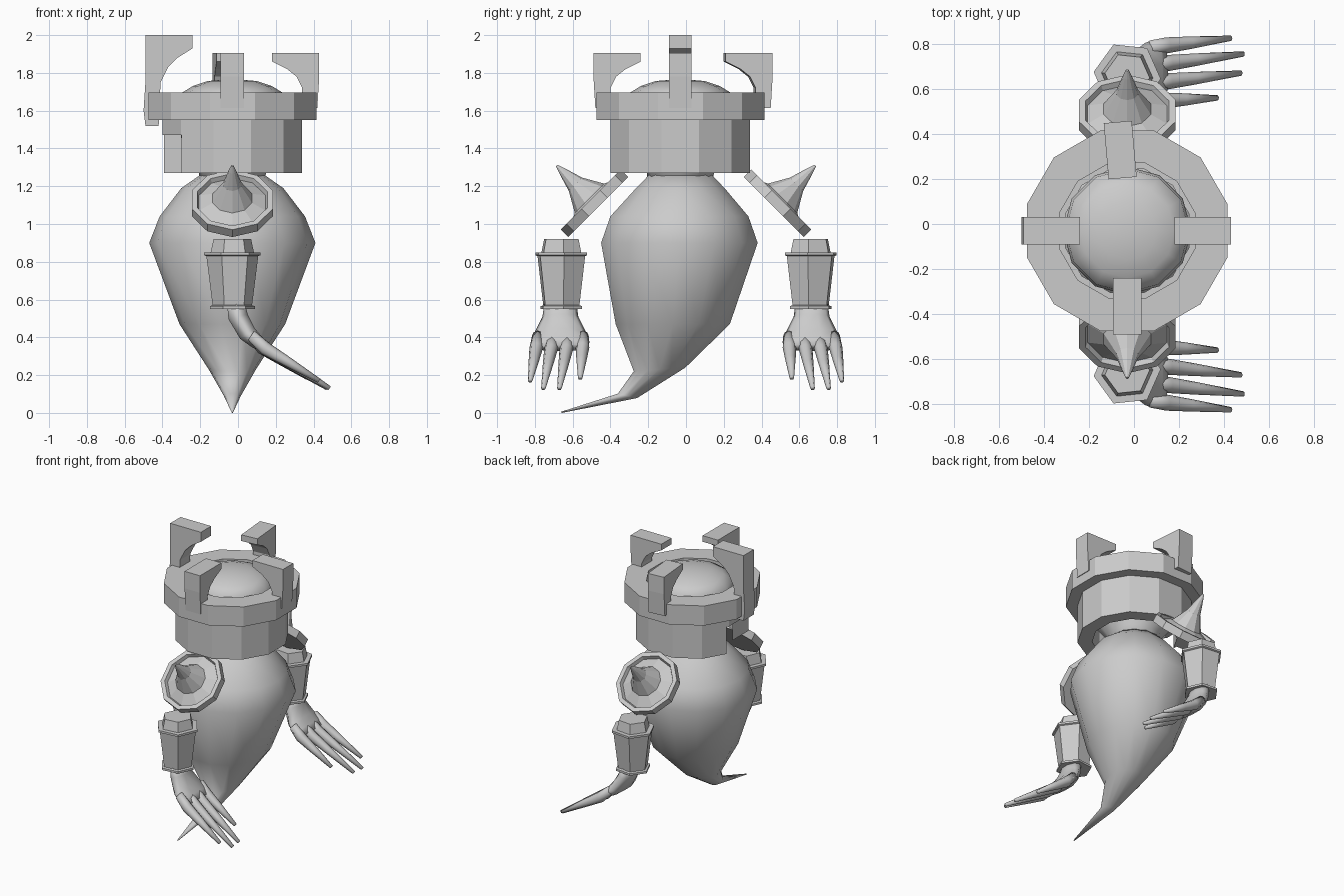
import bpy, bmesh, math
from mathutils import Vector, Matrix

cube = bpy.data.objects.get("Cube")
if cube:
    bpy.data.objects.remove(cube, do_unlink=True)

GREY = bpy.data.materials.new("plain_grey")
GREY.use_nodes = True
GREY.diffuse_color = (0.6, 0.6, 0.6, 1)
GREY.node_tree.nodes["Principled BSDF"].inputs["Base Color"].default_value = (0.6, 0.6, 0.6, 1)

CX = CY = -0.03          # axis of body and crown
X, Y, Z = Vector((1, 0, 0)), Vector((0, 1, 0)), Vector((0, 0, 1))


def finish(name, bm, smooth=False):
    bmesh.ops.recalc_face_normals(bm, faces=bm.faces[:])
    mesh = bpy.data.meshes.new(name)
    bm.to_mesh(mesh)
    bm.free()
    mesh.materials.append(GREY)
    for p in mesh.polygons:
        p.use_smooth = smooth
    obj = bpy.data.objects.new(name, mesh)
    bpy.context.collection.objects.link(obj)
    return obj


def loft(name, rings, sides, phase=0.0, smooth=False, closed=False, matrix=None):
    """Skin a list of rings, each given as (centre, u axis, v axis)."""
    bm = bmesh.new()
    loops = []
    for c, u, v in rings:
        angles = [phase + math.tau * i / sides for i in range(sides)]
        loops.append([bm.verts.new(c + u * math.cos(a) + v * math.sin(a)) for a in angles])
    pairs = list(zip(loops, loops[1:]))
    if closed:
        pairs.append((loops[-1], loops[0]))
    else:
        bm.faces.new(loops[0])
        bm.faces.new(loops[-1])
    for a, b in pairs:
        for i in range(sides):
            j = (i + 1) % sides
            bm.faces.new((a[i], a[j], b[j], b[i]))
    if matrix:
        bm.transform(matrix)
    return finish(name, bm, smooth)


def lathe(name, profile, sides, **kw):
    return loft(name, [(Z * z, X * r, Y * r) for r, z in profile], sides, **kw)


def hook(name, profile, width, angle, shift=0.0):
    """Extrude a (radius, height) outline into a crown hook."""
    bm = bmesh.new()
    sides = [[bm.verts.new((r + shift, w, z)) for r, z in profile]
             for w in (-width / 2, width / 2)]
    bm.faces.new(sides[0])
    bm.faces.new(sides[1])
    n = len(profile)
    for i in range(n):
        j = (i + 1) % n
        bm.faces.new((sides[0][i], sides[0][j], sides[1][j], sides[1][i]))
    bm.transform(Matrix.Translation((CX, CY, 0)) @ Matrix.Rotation(angle, 4, "Z"))
    return finish(name, bm)


# Teardrop body with the tail swept toward the front: y, z, half x, half y, slope
body = [(-0.03, 1.26, 0.17, 0.17, 0), (-0.03, 1.19, 0.27, 0.24, 0),
        (-0.035, 1.04, 0.385, 0.375, 0), (-0.035, 0.9, 0.44, 0.425, 0),
        (-0.07, 0.47, 0.28, 0.31, 0), (-0.14, 0.23, 0.125, 0.14, 0.01),
        (-0.31, 0.09, 0.045, 0.052, -0.012), (-0.66, 0.003, 0.004, 0.002, -0.003)]
loft("body", [(Vector((CX, y, z)), X * a, Vector((0, b, s))) for y, z, a, b, s in body],
     14, smooth=True)

# Head showing as a dome inside the crown
axis = Matrix.Translation((CX, CY, 0))
lathe("head", [(0.17, 1.2), (0.18, 1.29), (0.265, 1.4), (0.285, 1.6), (0.275, 1.69),
               (0.21, 1.73), (0.13, 1.757), (0.03, 1.765)], 12, smooth=True, matrix=axis)

# Crown: lower band and overhanging rim, both twelve sided
flat = 1 / math.cos(math.pi / 12)


def crown_ring(name, inner, outer, low, high):
    prof = [(inner, low), (outer, low), (outer, high), (inner, high)]
    return lathe(name, [(r * flat, z) for r, z in prof], 12, phase=math.pi / 12,
                 closed=True, matrix=axis)


band = crown_ring("crown_band", 0.275, 0.37, 1.27, 1.56)
crown_ring("crown_rim", 0.3, 0.445, 1.55, 1.695)

# Opening cut in the band below the tall hook
bm = bmesh.new()
bmesh.ops.create_cube(bm, size=1, matrix=Matrix.Translation((-0.45, -0.12, 1.32))
                      @ Matrix.Diagonal((0.3, 0.41, 0.3, 1)))
cutter = finish("band_cutter", bm)
cutter.hide_render = True
mod = band.modifiers.new("opening", "BOOLEAN")
mod.operation = "DIFFERENCE"
mod.object = cutter
bpy.context.view_layer.objects.active = band
bpy.ops.object.modifier_apply(modifier=mod.name)
bpy.data.objects.remove(cutter, do_unlink=True)

# Four crown hooks, the one at -x taller
short = [(0.21, 1.905), (0.46, 1.905), (0.46, 1.78), (0.45, 1.615), (0.37, 1.615),
         (0.37, 1.72), (0.34, 1.78), (0.29, 1.82), (0.21, 1.86)]
tall = [(0.21, 2.0), (0.46, 2.0), (0.46, 1.75), (0.47, 1.6), (0.46, 1.52), (0.39, 1.52),
        (0.38, 1.75), (0.34, 1.83), (0.29, 1.88), (0.21, 1.93)]
hook("left_hook", short, 0.12, 0)
hook("back_hook", short, 0.125, math.radians(95), 0.025)
hook("front_hook", short, 0.125, math.radians(270))
hook("tall_hook", tall, 0.12, math.pi)

# Shoulder shields, forearms and hands, mirrored front to back
for side, tag in ((-1, "front"), (1, "back")):
    tilt = Matrix.Translation((CX, side * 0.465, 1.09)) @ Matrix.Rotation(-side * math.pi / 4, 4, "X")
    lathe(tag + "_shield", [(0.225, 0), (0.225, 0.055), (0.195, 0.055), (0.185, 0.03),
                            (0.11, 0.065), (0.05, 0.17), (0.02, 0.27), (0.006, 0.31)],
          10, phase=math.pi / 10, matrix=tilt)

    flip = Matrix.Diagonal((1, side, 1, 1))
    arm = flip @ Matrix.Translation((CX, 0.66, 0))
    lathe(tag + "_forearm", [(0.1, 0.55), (0.12, 0.55), (0.12, 0.565), (0.105, 0.57),
                             (0.138, 0.83), (0.15, 0.835), (0.15, 0.85), (0.115, 0.85),
                             (0.1, 0.92), (0.08, 0.92)],
          6, phase=math.radians(-6), matrix=arm)

    # Palm: x, z, half width, half thickness, bend
    palm = [(-0.01, 0.58, 0.085, 0.05, 5), (0.0, 0.51, 0.095, 0.055, 15),
            (0.05, 0.42, 0.14, 0.05, 35), (0.1, 0.375, 0.155, 0.04, 45),
            (0.135, 0.345, 0.14, 0.025, 50)]
    rings = []
    for x, z, w, t, bend in palm:
        a = math.radians(bend)
        rings.append((Vector((x, 0.665, z)), Y * w, Vector((math.cos(a), 0, math.sin(a))) * t))
    loft(tag + "_palm", rings, 10, smooth=True, matrix=flip)

    # Long tapering fingers
    tips = [(0.43, 0.825, 0.17), (0.485, 0.755, 0.13), (0.475, 0.67, 0.13), (0.37, 0.56, 0.185)]
    for i, tip in enumerate(tips):
        tip = Vector(tip)
        base = Vector((0.07, 0.785 - 0.08 * i, 0.41))
        along = (tip - base).normalized()
        up = along.cross(Y).normalized()
        rings = []
        for f, sag, r in ((0, 0, 0.03), (0.2, 0.02, 0.036), (0.5, 0.012, 0.028), (1, 0, 0.012)):
            rings.append((base.lerp(tip, f) - Z * sag, Y * r, up * r))
        loft(tag + "_finger_" + str(i + 1), rings, 8, smooth=True, matrix=flip)
